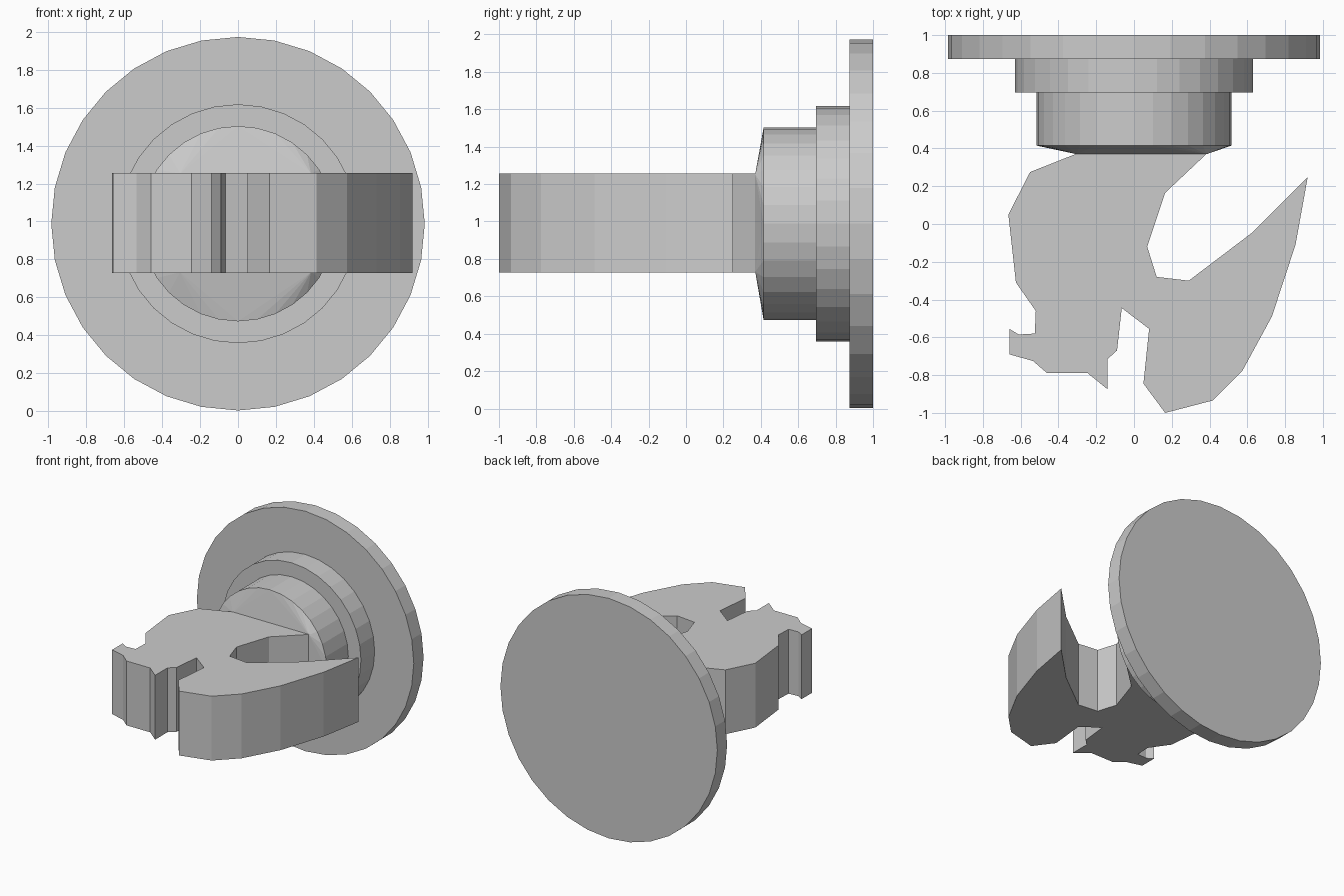
import bpy, bmesh, math
from mathutils import Vector

if "Cube" in bpy.data.objects:
    bpy.data.objects.remove(bpy.data.objects["Cube"])

ZC = 0.988          # height of the disc axis
Z0, Z1 = 0.728, 1.256   # bottom and top of the flat key plate


def finish(name, bm):
    bmesh.ops.recalc_face_normals(bm, faces=bm.faces)
    me = bpy.data.meshes.new(name)
    bm.to_mesh(me)
    bm.free()
    ob = bpy.data.objects.new(name, me)
    bpy.context.collection.objects.link(ob)
    return ob


def circle(bm, r, y, n=32):
    return [bm.verts.new((r * math.sin(2 * math.pi * i / n), y,
                          ZC + r * math.cos(2 * math.pi * i / n))) for i in range(n)]


# Stepped round mount: (radius, y) profile from the back plate to the collar
bm = bmesh.new()
steps = [(0.985, 1.0), (0.985, 0.873), (0.63, 0.873), (0.63, 0.695),
         (0.515, 0.695), (0.515, 0.415)]
rings = [circle(bm, r, y) for r, y in steps]
for a, b in zip(rings, rings[1:]):
    for i in range(32):
        j = (i + 1) % 32
        bm.faces.new((a[i], a[j], b[j], b[i]))
bm.faces.new(rings[0])
bm.faces.new(rings[-1])
finish("round_mount", bm)

# Short transition from the round collar to the rectangular plate root
bm = bmesh.new()
circle(bm, 0.515, 0.415)
for x in (-0.305, 0.385):
    for z in (Z0 + 0.004, Z1 - 0.004):
        bm.verts.new((x, 0.37, z))
bmesh.ops.convex_hull(bm, input=bm.verts)
finish("collar_taper", bm)

# Flat hooked plate: outline in x, y extruded upwards
outline = [
    (0.385, 0.372), (-0.305, 0.372), (-0.55, 0.275), (-0.665, 0.05), (-0.625, -0.31),
    (-0.52, -0.46), (-0.525, -0.58), (-0.61, -0.585), (-0.66, -0.555), (-0.66, -0.69),
    (-0.535, -0.725), (-0.46, -0.79), (-0.245, -0.79), (-0.14, -0.875), (-0.14, -0.715),
    (-0.09, -0.67), (-0.065, -0.445), (0.08, -0.555), (0.05, -0.845), (0.165, -1.0),
    (0.415, -0.935), (0.575, -0.775), (0.73, -0.49), (0.855, -0.11), (0.92, 0.25),
    (0.62, -0.05), (0.29, -0.30), (0.12, -0.28), (0.07, -0.12), (0.165, 0.165)]
bm = bmesh.new()
face = bm.faces.new([bm.verts.new((x, y, Z0)) for x, y in outline])
ext = bmesh.ops.extrude_face_region(bm, geom=[face], use_keep_orig=True)
top = [v for v in ext["geom"] if isinstance(v, bmesh.types.BMVert)]
bmesh.ops.translate(bm, verts=top, vec=Vector((0, 0, Z1 - Z0)))
finish("hooked_plate", bm)
